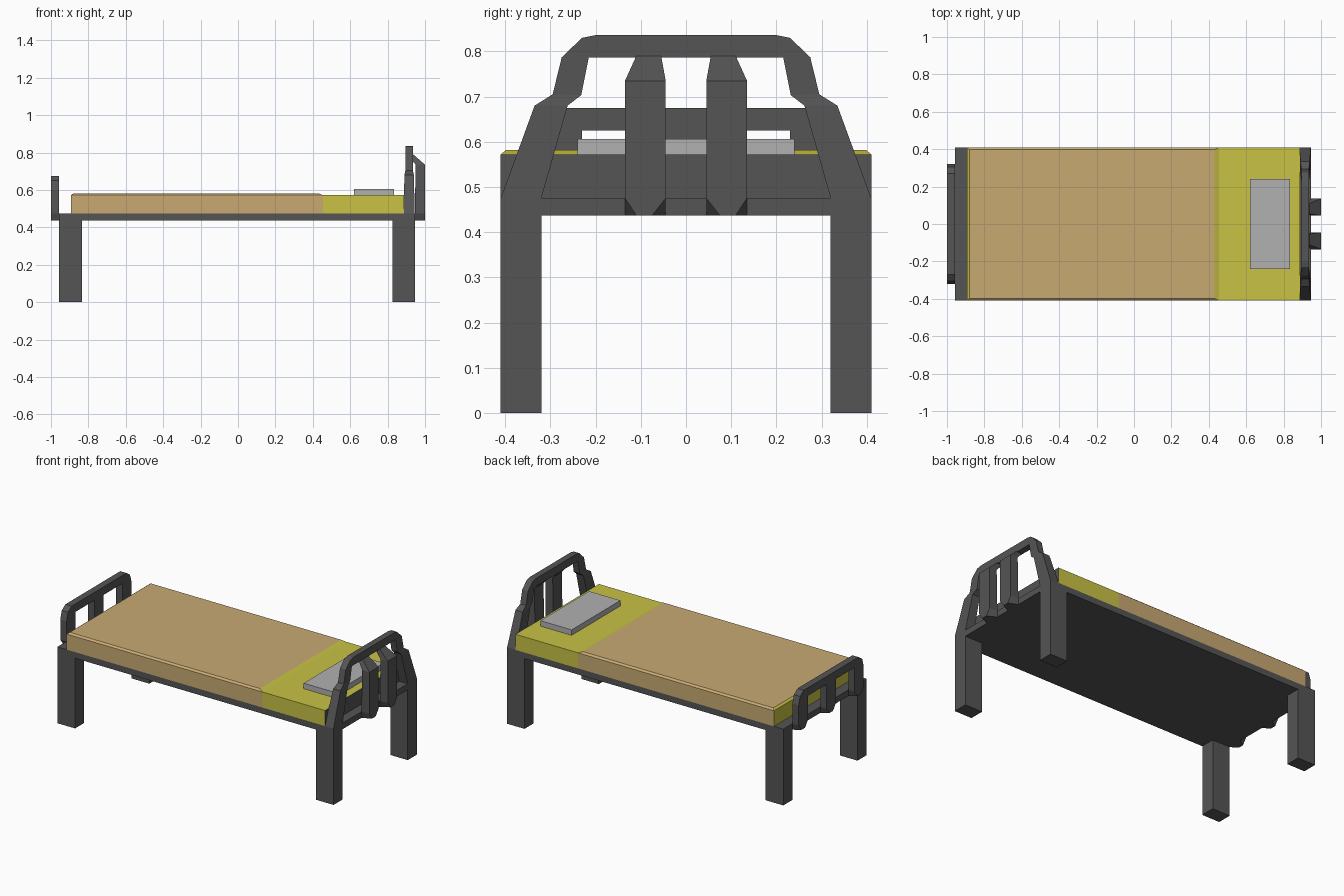
import bpy, bmesh

if "Cube" in bpy.data.objects:
    bpy.data.objects.remove(bpy.data.objects["Cube"])


def material(name, rgb):
    m = bpy.data.materials.new(name)
    m.diffuse_color = (*rgb, 1)
    m.use_nodes = True
    m.node_tree.nodes["Principled BSDF"].inputs["Base Color"].default_value = m.diffuse_color
    return m


DARK = material("dark_metal", (0.09, 0.09, 0.09))
YELLOW = material("yellow_sheet", (0.58, 0.54, 0.06))
TAN = material("tan_blanket", (0.58, 0.40, 0.17))
PALE = material("pale_pillow", (0.44, 0.44, 0.44))


def loft(name, rings, mats, pick=None):
    """Bridge equal-sized rings of points and cap both ends."""
    bm = bmesh.new()
    rows = [[bm.verts.new(p) for p in r] for r in rings]
    n = len(rows[0])
    for a, b in zip(rows, rows[1:]):
        for i in range(n):
            j = (i + 1) % n
            bm.faces.new((a[i], a[j], b[j], b[i]))
    bm.faces.new(rows[0])
    bm.faces.new(rows[-1])
    bmesh.ops.recalc_face_normals(bm, faces=bm.faces)
    if pick:
        for f in bm.faces:
            f.material_index = pick(f.normal)
    me = bpy.data.meshes.new(name)
    bm.to_mesh(me)
    bm.free()
    for m in mats:
        me.materials.append(m)
    ob = bpy.data.objects.new(name, me)
    bpy.context.collection.objects.link(ob)
    return ob


def rect(x0, x1, y0, y1, z):
    return [(x0, y0, z), (x1, y0, z), (x1, y1, z), (x0, y1, z)]


def box(name, x0, x1, y0, y1, z0, z1, mats, pick=None):
    return loft(name, [rect(x0, x1, y0, y1, z0), rect(x0, x1, y0, y1, z1)], mats, pick)


def arch(name, half):
    """Symmetric arch; each section is outer y,z / inner y,z / x range."""
    def ring(s, side):
        oy, oz, iy, iz, x0, x1 = s
        return [(x0, side * oy, oz), (x1, side * oy, oz),
                (x1, side * iy, iz), (x0, side * iy, iz)]
    return loft(name, [ring(s, 1) for s in half] + [ring(s, -1) for s in reversed(half)], [DARK])


# Bed base and four legs
box("base", -0.957, 0.945, -0.41, 0.41, 0.437, 0.475, [DARK])
for x0, x1, end in ((-0.957, -0.835, "foot"), (0.825, 0.945, "head")):
    for y0, y1, side in ((-0.41, -0.32, "front"), (0.32, 0.41, "back")):
        box(f"{end}_{side}_leg", x0, x1, y0, y1, 0, 0.437, [DARK])

# Mattress with a dark head end, blanket with yellow ends, pillow
box("mattress", 0.455, 0.887, -0.41, 0.41, 0.475, 0.572, [YELLOW, DARK],
    lambda n: 1 if n.x > 0.5 else 0)
loft("blanket", [rect(-0.893, 0.455, -0.41, 0.41, 0.475),
                 rect(-0.893, 0.455, -0.41, 0.41, 0.572),
                 rect(-0.88, 0.43, -0.398, 0.398, 0.582)], [TAN, YELLOW],
     lambda n: 1 if abs(n.x) > 0.2 else 0)
box("pillow", 0.62, 0.835, -0.24, 0.24, 0.572, 0.606, [PALE])

# Headboard arch
arch("headboard_arch", [
    (0.41, 0.475, 0.32, 0.475, 0.885, 0.945),
    (0.335, 0.68, 0.262, 0.68, 0.89, 0.94),
    (0.295, 0.705, 0.232, 0.703, 0.895, 0.935),
    (0.275, 0.787, 0.2175, 0.775, 0.895, 0.935),
    (0.23, 0.83, 0.215, 0.787, 0.895, 0.935),
    (0.20, 0.836, 0.20, 0.787, 0.895, 0.935)])

# Two headboard slats, bent in to the top bar and tapered at the foot
for s, side in ((-1, "front"), (1, "back")):
    foot = [(0.945, s * 0.045, 0.437), (1.0, s * 0.075, 0.437),
            (1.0, s * 0.11, 0.437), (0.945, s * 0.135, 0.437)]
    loft(f"headboard_{side}_slat",
         [foot, rect(0.945, 1.0, s * 0.045, s * 0.135, 0.475),
          rect(0.95, 1.0, s * 0.045, s * 0.135, 0.735),
          rect(0.90, 0.937, s * 0.055, s * 0.11, 0.79)], [DARK])

# Footboard arch and middle slat
arch("footboard_arch", [
    (0.32, 0.475, 0.23, 0.475, -1.0, -0.957),
    (0.32, 0.60, 0.23, 0.60, -1.0, -0.957),
    (0.305, 0.65, 0.23, 0.625, -1.0, -0.957),
    (0.27, 0.675, 0.22, 0.625, -1.0, -0.957)])
box("footboard_slat", -1.0, -0.957, -0.045, 0.045, 0.475, 0.625, [DARK])

# Tapered brackets joining the footboard to the base
for c, label in ((-0.275, "front"), (0, "middle"), (0.275, "back")):
    low = [(-0.957, c - 0.045, 0.437), (-1.0, c - 0.018, 0.437),
           (-1.0, c + 0.018, 0.437), (-0.957, c + 0.045, 0.437)]
    loft(f"footboard_{label}_bracket",
         [low, rect(-0.957, -1.0, c - 0.045, c + 0.045, 0.475)], [DARK])
